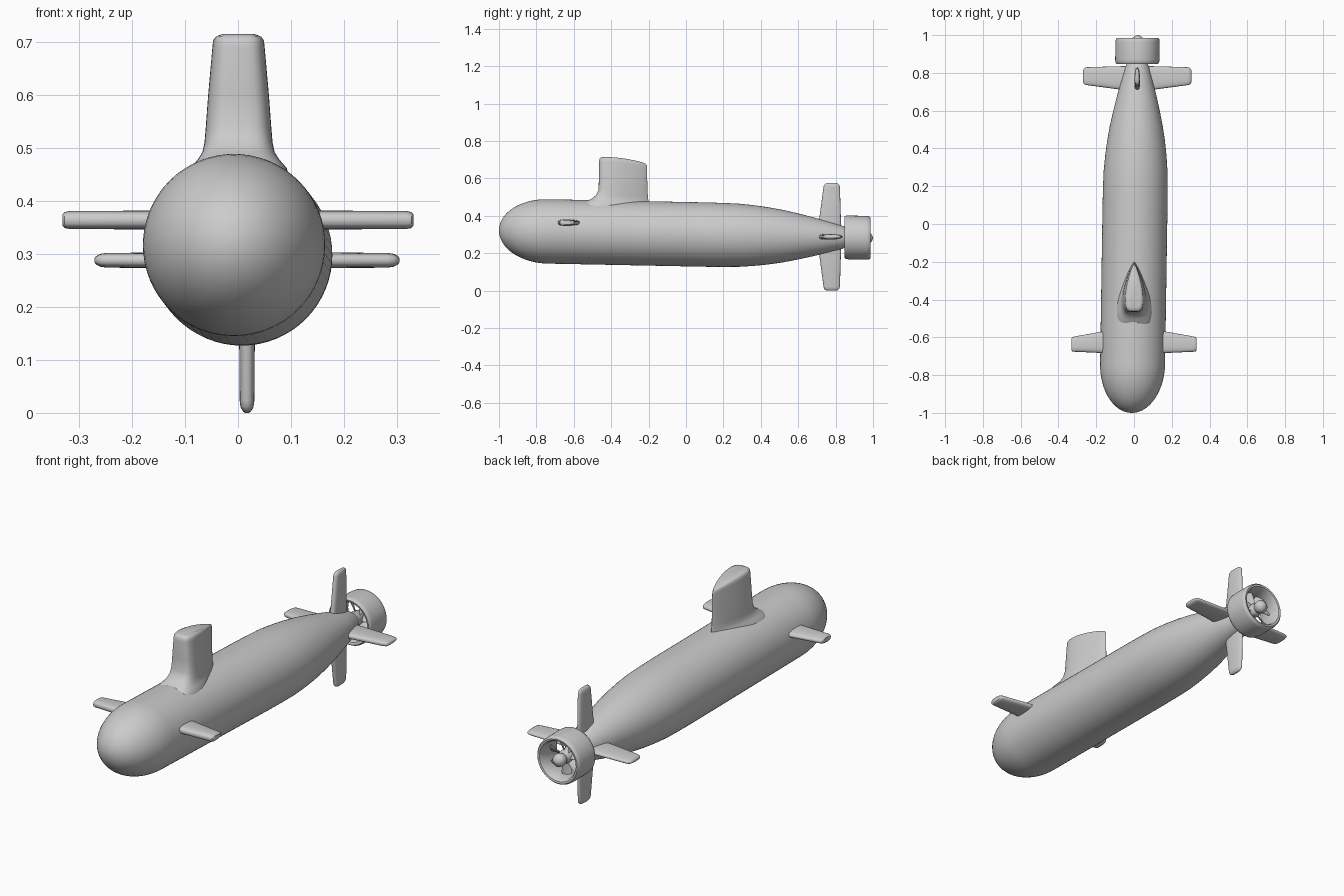
import bpy, bmesh
from math import sin, cos, pi, sqrt, radians
from mathutils import Vector

if "Cube" in bpy.data.objects:
    bpy.data.objects.remove(bpy.data.objects["Cube"])


def axis(y):
    """Centre of the slightly tilted hull axis at y."""
    return Vector((0.004 + 0.0155 * y, y, 0.302 - 0.02 * y))


def loft(name, rings, closed=False, angle=40):
    """Skin a list of point rings; cap the ends unless closed in a loop."""
    bm = bmesh.new()
    vs = [[bm.verts.new(p) for p in r] for r in rings]
    n = len(vs[0])
    for i in range(len(vs) if closed else len(vs) - 1):
        a, b = vs[i], vs[(i + 1) % len(vs)]
        for j in range(n):
            k = (j + 1) % n
            bm.faces.new((a[j], a[k], b[k], b[j]))
    if not closed:
        bm.faces.new(vs[0])
        bm.faces.new(vs[-1])
    bmesh.ops.recalc_face_normals(bm, faces=bm.faces)
    me = bpy.data.meshes.new(name)
    bm.to_mesh(me)
    bm.free()
    ob = bpy.data.objects.new(name, me)
    bpy.context.collection.objects.link(ob)
    bpy.ops.object.select_all(action='DESELECT')
    ob.select_set(True)
    bpy.context.view_layer.objects.active = ob
    bpy.ops.object.shade_smooth_by_angle(angle=radians(angle))
    return ob


def revolve(name, profile, closed=False, n=64):
    """Turn (y, radius) points around the hull axis."""
    rings = [[axis(y) + Vector((r * cos(2 * pi * j / n), 0, r * sin(2 * pi * j / n)))
              for j in range(n)] for y, r in profile]
    return loft(name, rings, closed)


def fin(name, origin, direction, sections):
    """Rounded blade: sections are (span, front y, rear y, half thickness)."""
    d = Vector(direction)
    t = d.cross(Vector((0, 1, 0)))
    n = 24
    rings = []
    for s, y0, y1, h in sections:
        ring = []
        for j in range(n):
            c, q = cos(2 * pi * j / n), sin(2 * pi * j / n)
            y = (y0 + y1) / 2 - (y1 - y0) / 2 * (abs(c) ** 0.8) * (1 if c > 0 else -1)
            w = h * (abs(q) ** 0.7) * (1 if q > 0 else -1) * (0.85 + 0.15 * c)
            ring.append(Vector((origin[0], y, origin[1])) + d * s + t * w)
        rings.append(ring)
    return loft(name, rings)


# Hull: elliptical nose, parallel body, tapered tail
hull = [(-1 + 0.26 * (1 - cos(a)), 0.172 * sin(a))
        for a in [0.01 + (pi / 2 - 0.01) * i / 16 for i in range(17)]]
hull += [(-0.5, .172), (-0.2, .172), (0.1, .172), (0.2, .171), (0.28, .169), (0.36, .1625),
         (0.44, .153), (0.52, .140), (0.6, .123), (0.68, .104), (0.76, .083),
         (0.84, .060), (0.855, .052), (0.87, .042)]
revolve("hull", hull)

# Propeller hub with rounded end cap
revolve("propeller_hub", [(0.86, .040), (0.88, .036), (0.93, .032), (0.945, .024), (0.955, .029),
                          (0.97, .032), (0.985, .028), (0.995, .016), (1.0, .001)], n=32)

# Duct ring around the propeller
revolve("propeller_duct", [(0.848, .110), (0.856, .116), (0.87, .117), (0.965, .117), (0.98, .115),
                           (0.986, .109), (0.984, .100), (0.974, .094), (0.93, .090),
                           (0.87, .092), (0.852, .099)], closed=True)

# Propeller blades
for k in range(7):
    a = 2 * pi * k / 7 + 0.2
    rad = Vector((cos(a), 0, sin(a)))
    tan = Vector((-sin(a), 0, cos(a)))
    rings = []
    for r, chord, pitch in [(.022, .016, 0.6), (.05, .021, 0.8), (.075, .024, 1.0), (.092, .022, 1.1)]:
        along = Vector((0, cos(pitch), 0)) + tan * sin(pitch)
        across = Vector((0, -sin(pitch), 0)) + tan * cos(pitch)
        rings.append([axis(0.915) + rad * r + along * chord * cos(2 * pi * j / 12)
                      + across * .004 * sin(2 * pi * j / 12) for j in range(12)])
    loft("propeller_blade_%d" % (k + 1), rings)

# Sail: teardrop sections (z, front y, rear y, half width, top slope)
sail = []
N = 48
for z, y0, y1, w, slope in [(.41, -.56, -.195, .105, 0), (.462, -.55, -.198, .092, 0),
                            (.478, -.532, -.20, .078, 0), (.492, -.505, -.202, .069, 0),
                            (.51, -.482, -.204, .065, 0), (.54, -.468, -.206, .0625, 0),
                            (.60, -.466, -.207, .058, .005), (.69, -.465, -.208, .050, .028),
                            (.704, -.463, -.210, .0485, .032), (.711, -.457, -.215, .044, .033),
                            (.715, -.445, -.23, .034, .030)]:
    ring = []
    for j in range(N):
        a = 2 * pi * (j + 0.5) / N
        u = (1 - cos(a)) / 2
        half = w * u ** 0.25 * (1 - u) ** 0.8 / 0.568
        ring.append(Vector((0.001 + (half if a < pi else -half), y0 + (y1 - y0) * u,
                            z - slope * u * u)))
    sail.append(ring)
loft("sail", sail, angle=50)

# Stern planes and rudders in a cross
for name, d in [("stern_plane_right", (1, 0, 0)), ("stern_plane_left", (-1, 0, 0)),
                ("upper_rudder", (0, 0, 1)), ("lower_rudder", (0, 0, -1))]:
    te = 0.832 if d[0] else 0.825
    fin(name, (0.017, 0.288), d, [(0.03, .700, te + .004, .0185), (0.10, .713, te + .003, .0175),
                                  (0.265, .735, te - .002, .0160), (0.277, .738, te - .005, .0140),
                                  (0.285, .746, te - .013, .0090), (0.288, .758, te - .025, .0040)])

# Bow planes
for name, s in [("bow_plane_right", 1), ("bow_plane_left", -1)]:
    fin(name, (0, 0.364), (s, 0, 0),
        [(0.10, -.688, -.56, .021), (0.17, -.683, -.57, .0205), (0.318, -.676, -.596, .0195),
         (0.327, -.674, -.599, .0175), (0.331, -.668, -.606, .013)])
